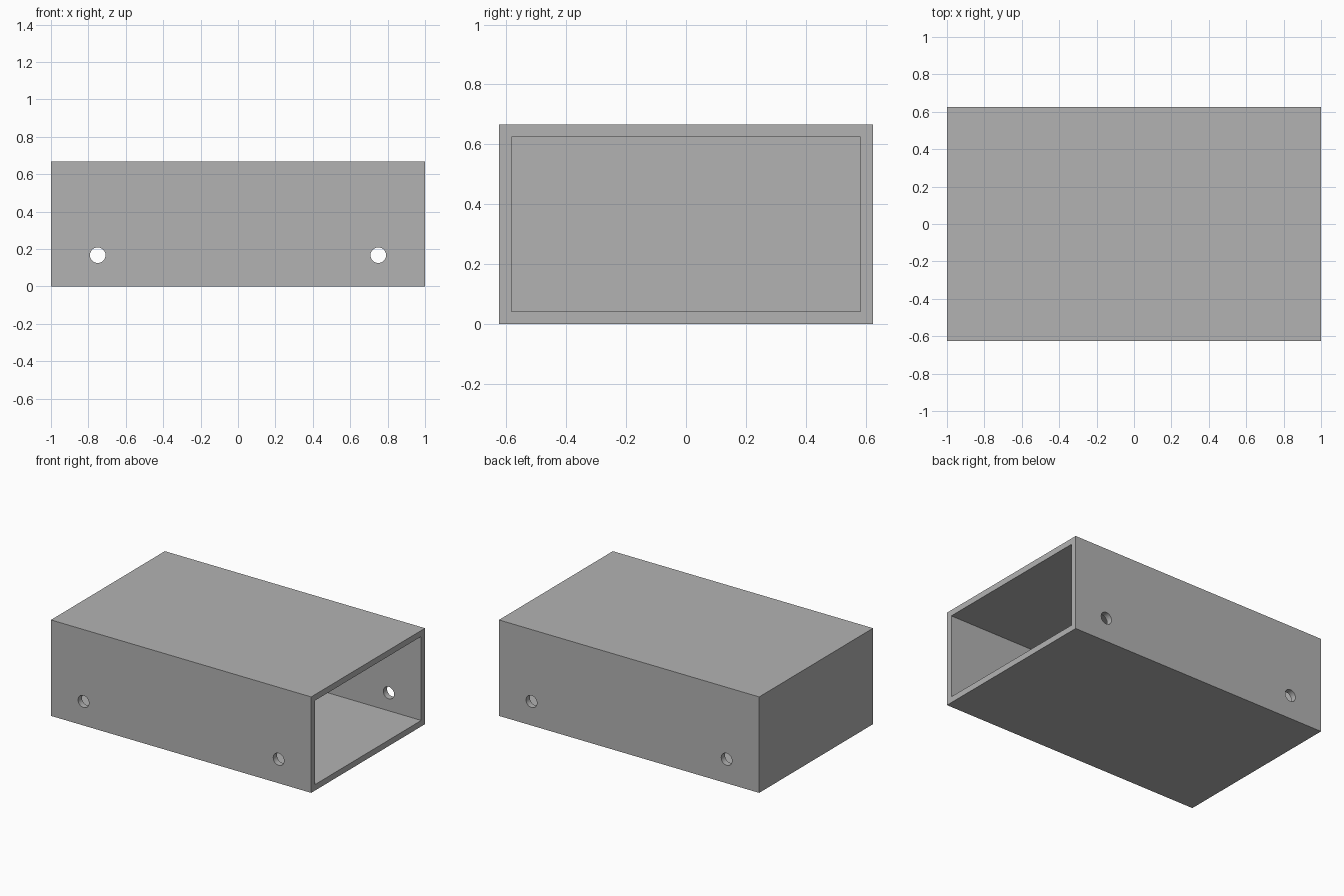
import bpy
import math

if "Cube" in bpy.data.objects:
    bpy.data.objects.remove(bpy.data.objects["Cube"], do_unlink=True)

# Overall size and wall thickness
LENGTH, DEPTH, HEIGHT = 2.0, 1.25, 2 / 3
WALL = 1 / 24

grey = bpy.data.materials.new("plain grey")
grey.use_nodes = True
grey.diffuse_color = (0.45, 0.45, 0.45, 1)
grey.node_tree.nodes["Principled BSDF"].inputs["Base Color"].default_value = grey.diffuse_color


def box(name, size, centre):
    bpy.ops.mesh.primitive_cube_add(size=1, location=centre)
    obj = bpy.context.object
    obj.name = name
    obj.scale = size
    bpy.ops.object.transform_apply(location=False, rotation=False, scale=True)
    obj.data.materials.append(grey)
    return obj


def cut(target, cutter):
    mod = target.modifiers.new(cutter.name, "BOOLEAN")
    mod.operation = "DIFFERENCE"
    mod.solver = "EXACT"
    mod.object = cutter
    bpy.context.view_layer.objects.active = target
    bpy.ops.object.modifier_apply(modifier=mod.name)
    bpy.data.objects.remove(cutter, do_unlink=True)


# Sleeve, closed at the right end and open at the left end
sleeve = box("sleeve", (LENGTH, DEPTH, HEIGHT), (0, 0, HEIGHT / 2))
cavity = box("cavity_cutter", (LENGTH, DEPTH - 2 * WALL, HEIGHT - 2 * WALL),
             (WALL, 0, HEIGHT / 2))
cut(sleeve, cavity)

# Round holes through the front and back walls
for side in (-1, 1):
    bpy.ops.mesh.primitive_cylinder_add(
        vertices=48, radius=WALL, depth=DEPTH * 2,
        location=(side * 0.75, 0, HEIGHT / 4), rotation=(math.pi / 2, 0, 0))
    hole = bpy.context.object
    hole.name = "hole_cutter"
    hole.data.materials.append(grey)
    cut(sleeve, hole)

# Smooth hole walls, sharp box edges
bpy.ops.object.select_all(action="DESELECT")
sleeve.select_set(True)
bpy.context.view_layer.objects.active = sleeve
bpy.ops.object.shade_smooth_by_angle(angle=math.radians(30))
